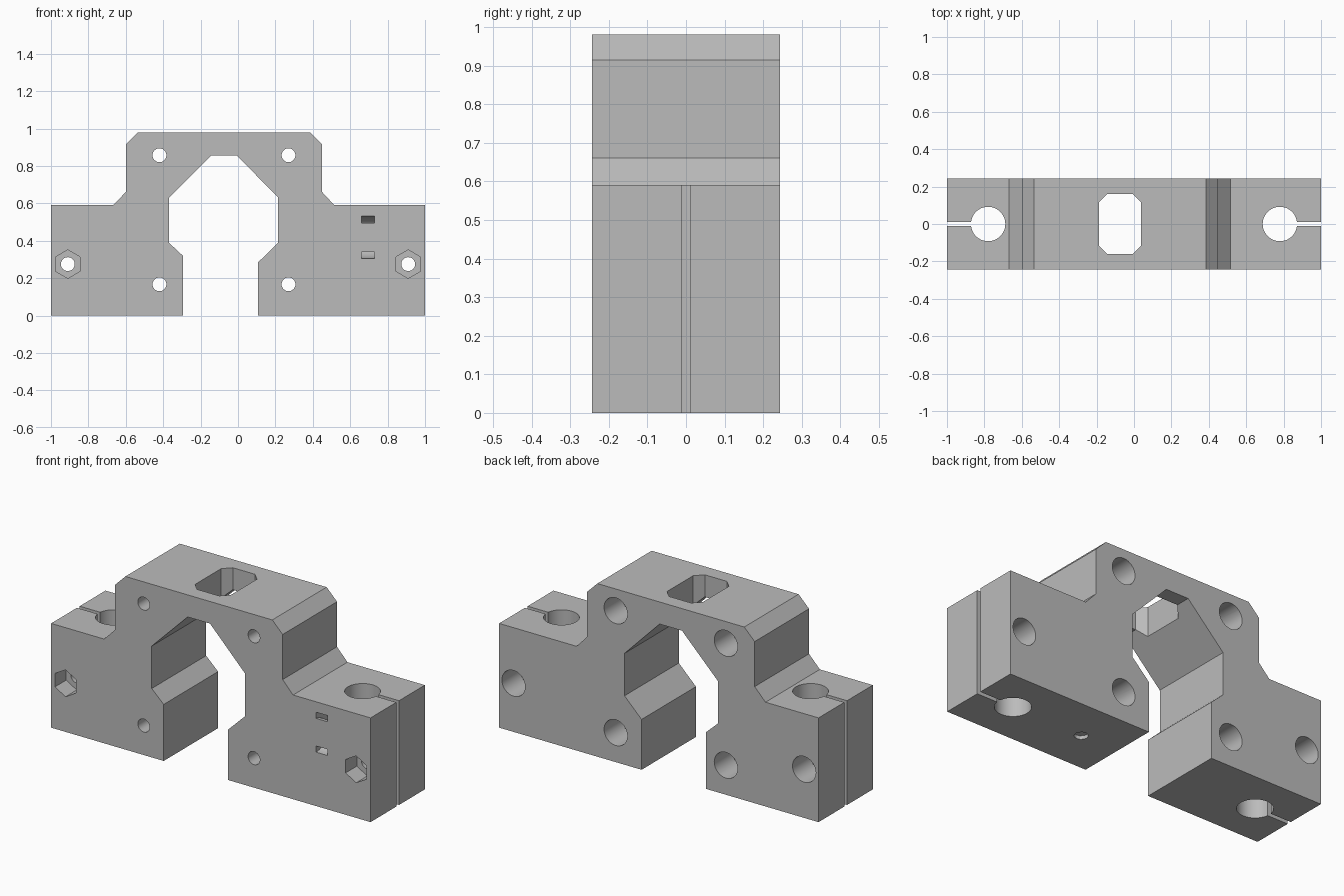
import bpy, bmesh, math
from mathutils import Matrix, Vector

cube = bpy.data.objects.get("Cube")
if cube:
    bpy.data.objects.remove(cube, do_unlink=True)

HALF = 0.243      # half thickness of the block
ROD_X = 0.78      # rod bores
NUT_X, NUT_Z = 0.91, 0.275

grey = bpy.data.materials.new("grey_plastic")
grey.use_nodes = True
colour = (0.5, 0.5, 0.5, 1)
grey.diffuse_color = colour
grey.node_tree.nodes["Principled BSDF"].inputs["Base Color"].default_value = colour


def prism(name, points, step):
    """Extrude a flat outline of 3D points along a vector."""
    bm = bmesh.new()
    face = bm.faces.new([bm.verts.new(p) for p in points])
    top = bmesh.ops.extrude_face_region(bm, geom=[face])["geom"]
    bmesh.ops.translate(bm, vec=Vector(step),
                        verts=[v for v in top if isinstance(v, bmesh.types.BMVert)])
    bmesh.ops.recalc_face_normals(bm, faces=bm.faces)
    mesh = bpy.data.meshes.new(name)
    bm.to_mesh(mesh)
    bm.free()
    mesh.materials.append(grey)
    obj = bpy.data.objects.new(name, mesh)
    bpy.context.collection.objects.link(obj)
    return obj


# Main body: side-to-side outline extruded through the thickness
outline = [(-1, 0), (-0.295, 0), (-0.295, 0.32), (-0.37, 0.39), (-0.37, 0.63),
           (-0.145, 0.855), (-0.005, 0.855), (0.215, 0.63), (0.215, 0.39),
           (0.108, 0.285), (0.108, 0), (1, 0), (1, 0.59), (0.515, 0.59),
           (0.45, 0.66), (0.45, 0.915), (0.385, 0.98), (-0.535, 0.98),
           (-0.6, 0.915), (-0.6, 0.66), (-0.668, 0.59), (-1, 0.59)]
body = prism("carriage_body", [(x, -HALF, z) for x, z in outline], (0, 2 * HALF, 0))


def cut(cutter):
    cutter.hide_render = True
    mod = body.modifiers.new(cutter.name, "BOOLEAN")
    mod.operation, mod.solver, mod.object = "DIFFERENCE", "EXACT", cutter
    bpy.context.view_layer.objects.active = body
    bpy.ops.object.modifier_apply(modifier=mod.name)
    bpy.data.objects.remove(cutter, do_unlink=True)


def bore_y(name, x, z, r, y0, y1, sides=32):
    ring = [math.tau * i / sides for i in range(sides)]
    cut(prism(name, [(x + r * math.sin(a), y0, z + r * math.cos(a)) for a in ring],
              (0, y1 - y0, 0)))


def bore_z(name, x, r, z0, z1, sides=48):
    ring = [math.tau * i / sides for i in range(sides)]
    cut(prism(name, [(x + r * math.cos(a), r * math.sin(a), z0) for a in ring],
              (0, 0, z1 - z0)))


# Mounting screw holes with counterbores at the back
for x in (-0.42, 0.27):
    for z in (0.167, 0.857):
        bore_y("screw_hole", x, z, 0.037, -0.4, 0.4)
        bore_y("screw_counterbore", x, z, 0.073, HALF - 0.16, 0.4)

for side in (-1, 1):
    # Clamp screws: nut trap in front, counterbore at the back
    bore_y("clamp_hole", side * NUT_X, NUT_Z, 0.037, -0.4, 0.4)
    bore_y("nut_trap", side * NUT_X, NUT_Z, 0.076, -0.4, 0.1 - HALF, 6)
    bore_y("clamp_counterbore", side * NUT_X, NUT_Z, 0.073, HALF - 0.16, 0.4)
    # Rod bore and its clamping slit
    bore_z("rod_bore", side * ROD_X, 0.092, -0.1, 0.7)
    slit = [(side * x, y, -0.1) for x, y in
            ((ROD_X, -0.012), (1.1, -0.012), (1.1, 0.012), (ROD_X, 0.012))]
    cut(prism("clamp_slit", slit, (0, 0, 0.8)))

# Chamfered window through the top bridge
wx, wy, c = 0.112, 0.16, 0.043
window = [(wx, wy - c), (wx - c, wy), (c - wx, wy), (-wx, wy - c),
          (-wx, c - wy), (c - wx, -wy), (wx - c, -wy), (wx, c - wy)]
cut(prism("top_window", [(x - 0.075, y, 0.5) for x, y in window], (0, 0, 0.6)))

# Curved cable tie channel in the front
steps = 24
angles = [math.tau * i / steps for i in range(steps)]
cx, cz, outer, inner = 0.66, 0.418, 0.113, 0.078
arc = [math.pi * (i / steps - 0.5) for i in range(steps + 1)]
channel = [(cx, -0.3, cz - outer)]
channel += [(cx, -HALF + outer * math.cos(a), cz + outer * math.sin(a)) for a in arc]
channel += [(cx, -0.3, cz + outer), (cx, -0.3, cz + inner)]
channel += [(cx, -HALF + inner * math.cos(a), cz + inner * math.sin(a)) for a in reversed(arc)]
channel += [(cx, -0.3, cz - inner)]
cut(prism("tie_channel", channel, (0.07, 0, 0)))

# Small shallow socket underneath
bore_z("bottom_socket", 0.34, 0.036, -0.1, 0.02, 12)

# Smooth bores, crisp edges
bpy.ops.object.select_all(action="DESELECT")
body.select_set(True)
bpy.context.view_layer.objects.active = body
bpy.ops.object.shade_smooth_by_angle(angle=math.radians(25))
